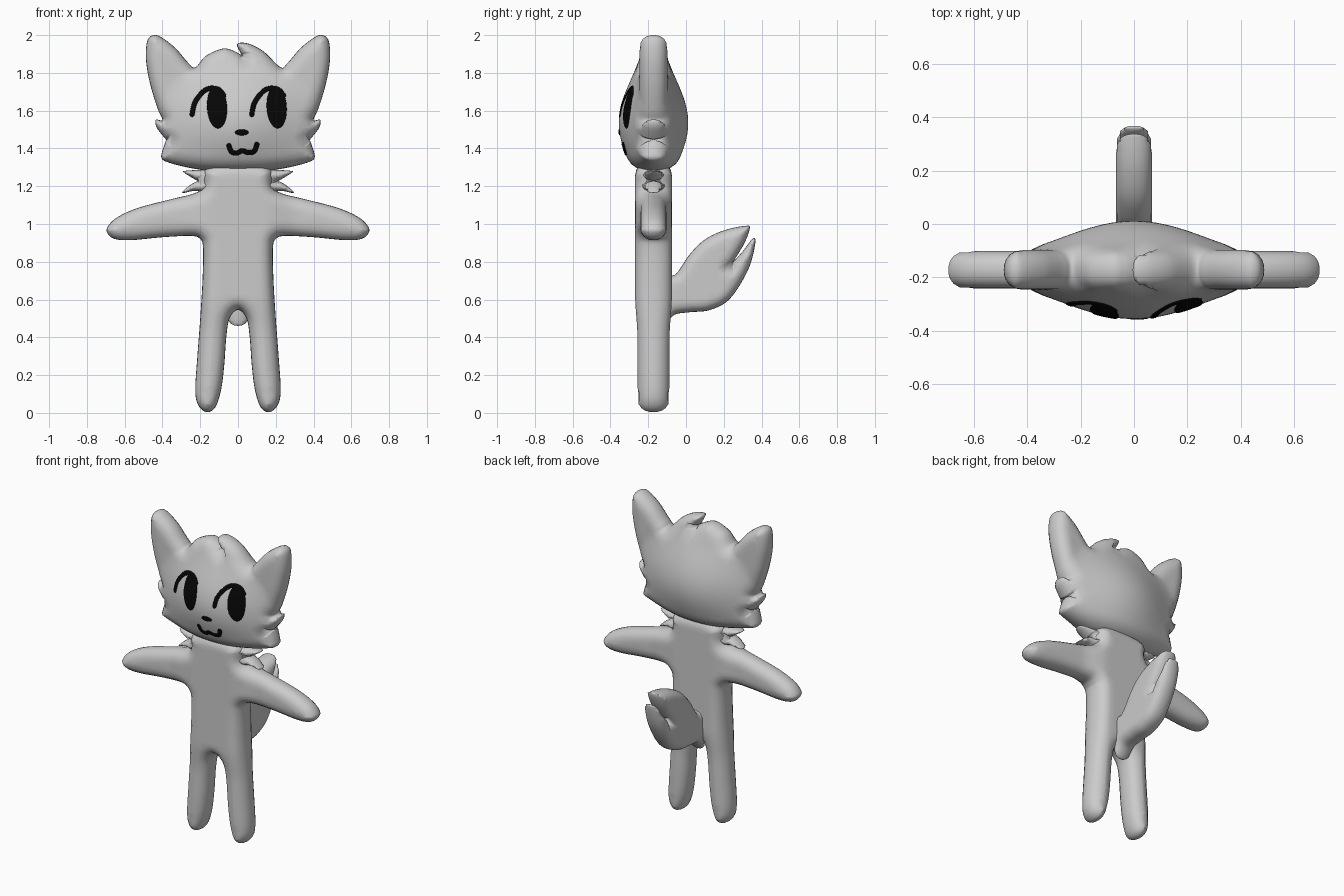
import bpy, bmesh, math
from mathutils import Vector, kdtree
from mathutils.geometry import delaunay_2d_cdt

if "Cube" in bpy.data.objects:
    bpy.data.objects.remove(bpy.data.objects["Cube"], do_unlink=True)

MID = -0.172  # depth of the body's centre plane


def material(name, value):
    m = bpy.data.materials.new(name)
    m.use_nodes = True
    m.diffuse_color = (value, value, value, 1)
    bsdf = next(n for n in m.node_tree.nodes if n.type == 'BSDF_PRINCIPLED')
    bsdf.inputs["Base Color"].default_value = (value, value, value, 1)
    return m


GREY = material("soft grey", 0.6)
BLACK = material("black", 0.002)


def spline(points, closed=True, steps=8):
    """Catmull-Rom curve; a repeated point makes a sharp corner."""
    p = [Vector(q) for q in points]
    n = len(p)
    out = []
    get = (lambda i: p[i % n]) if closed else (lambda i: p[max(0, min(n - 1, i))])
    for i in range(n if closed else n - 1):
        a, b, c, d = (get(i + k) for k in (-1, 0, 1, 2))
        for s in range(steps):
            t = s / steps
            q = (b + (c - a) * t / 2 + (a * 2 - b * 5 + c * 4 - d) * t * t / 2
                 + (b * 3 - a - c * 3 + d) * t ** 3 / 2)
            if not out or (q - out[-1]).length > 0.002:
                out.append(q)
    if not closed:
        out.append(p[-1])
    elif (out[0] - out[-1]).length < 0.002:
        out.pop()
    return out


def mirrored(half):
    """Complete a half outline that starts and ends on the centre line."""
    return half + [(-x, z) for x, z in reversed(half[1:-1])]


def puff(name, outline, place, thick, r, grid, mat):
    """Fill an outline and inflate it to both sides with a rounded rim."""
    n = len(outline)
    area = sum(outline[i - 1].cross(outline[i]) for i in range(n))
    if area < 0:
        outline = outline[::-1]
    tree = kdtree.KDTree(n * 4)
    for i in range(n):
        for k in range(4):
            tree.insert(outline[i].lerp(outline[(i + 1) % n], k / 4).to_3d(), i * 4 + k)
    tree.balance()

    def dist(p):
        return tree.find(p.to_3d())[2]

    pts = list(outline)
    for f in (0.03, 0.12, 0.3, 0.6, 1):
        for i in range(n):
            t = (outline[(i + 1) % n] - outline[i - 1]).normalized()
            q = outline[i] + Vector((-t.y, t.x)) * r * f
            if dist(q) > r * f * 0.93:
                pts.append(q)
    us, vs = [p.x for p in outline], [p.y for p in outline]
    for i in range(int((max(us) - min(us)) / grid) + 1):
        for j in range(int((max(vs) - min(vs)) / grid) + 1):
            q = Vector((min(us) + i * grid, min(vs) + j * grid))
            if dist(q) > r + grid * 0.4:
                pts.append(q)
    verts, _, faces, *_ = delaunay_2d_cdt(pts, [], [list(range(n))], 1, 1e-5)

    bm = bmesh.new()
    made = {}

    def vertex(i, side):
        p = verts[i]
        d = dist(p)
        rim = d < 1e-4
        key = (i, 0 if rim else side)
        if key not in made:
            u = min(1, d / r)
            h = 0 if rim else thick(p.x, p.y) * (1 - (1 - u) ** 2.2) ** (1 / 2.2)
            made[key] = bm.verts.new(place(p.x, p.y, h * side))
        return made[key]

    for f in faces:
        for side in (-1, 1):
            vs3 = [vertex(i, side) for i in (f if side < 0 else f[::-1])]
            if len(set(vs3)) > 2 and not bm.faces.get(vs3):
                bm.faces.new(vs3)
    bmesh.ops.recalc_face_normals(bm, faces=bm.faces)
    for f in bm.faces:
        f.smooth = True
    mesh = bpy.data.meshes.new(name)
    bm.to_mesh(mesh)
    bm.free()
    mesh.materials.append(mat)
    ob = bpy.data.objects.new(name, mesh)
    bpy.context.collection.objects.link(ob)
    return ob


def ramp(x, a, b):
    t = max(0, min(1, (x - a) / (b - a)))
    return t * t * (3 - 2 * t)


def upright(u, v, w):
    return (u, MID + w, v)


# Body with arms and legs
def body_thick(x, z):
    return 0.097 - 0.027 * ramp(abs(x), 0.14, 0.32) - 0.012 * ramp(-z, -0.62, -0.4)


body = [(0, 1.33), (.12, 1.32), (.18, 1.28), (.185, 1.2), (.23, 1.163), (.36, 1.13), (.53, 1.085),
        (.64, 1.035), (.69, .985), (.69, .95), (.65, .92), (.56, .915), (.4, .93), (.25, .937),
        (.2, .92), (.185, .87), (.188, .7), (.2, .5), (.215, .3), (.226, .12), (.21, .04),
        (.165, .004), (.12, .03), (.09, .12), (.073, .25), (.062, .4), (.045, .5), (0, .545)]
puff("body", spline(mirrored(body)), upright, body_thick, 0.07, 0.03, GREY)

# Neck fur
ruff = [(0, 1.3), (.14, 1.29), (.275, 1.282), (.285, 1.272), (.215, 1.228), (.215, 1.228),
        (.255, 1.205), (.293, 1.172), (.285, 1.165), (.22, 1.175), (.13, 1.15), (0, 1.14)]
puff("neck_fur", spline(mirrored(ruff)), upright, lambda x, z: 0.06, 0.05, 0.03, GREY)


# Head with ears, cheek fur and forelock
def head_thick(x, z):
    r = min(1, math.hypot(x / 0.43, (z - 1.535) / 0.36))
    return 0.074 + 0.11 * math.cos(r * math.pi / 2) ** 1.4


side = [(.225, 1.83), (.26, 1.85), (.33, 1.93), (.4, 1.985), (.445, 2.0), (.48, 1.97),
        (.487, 1.87), (.465, 1.74), (.425, 1.61), (.4, 1.55), (.435, 1.552), (.43, 1.51),
        (.38, 1.445), (.38, 1.445), (.4, 1.39), (.405, 1.35), (.375, 1.328), (.27, 1.3),
        (.14, 1.28)]
forelock = [(-.17, 1.89), (-.085, 1.928), (-.03, 1.92), (.02, 1.893), (.02, 1.893),
            (-.005, 1.945), (.015, 1.96), (.07, 1.95), (.14, 1.91)]
head = forelock + side + [(0, 1.275)] + [(-x, z) for x, z in reversed(side)]
puff("head", spline(head), upright, head_thick, 0.07, 0.025, GREY)

# Tail with a split tip
tail = [(-.13, .74), (-.06, .73), (.02, .84), (.1, .918), (.206, .968), (.312, .99), (.338, .98),
        (.31, .9), (.25, .8), (.25, .8), (.3, .855), (.352, .922), (.367, .9), (.33, .76),
        (.233, .605), (.127, .545), (.02, .533), (-.06, .52), (-.13, .47)]
puff("tail", spline(tail), lambda u, v, w: (w, u, v), lambda y, z: 0.068, 0.055, 0.03, GREY)


# Face plates that follow the head's surface
def on_face(u, v, w):
    return (u, MID - head_thick(u, v) + w, v)


def plate(name, outline):
    puff(name, outline, on_face, lambda x, z: 0.0048, 0.006, 0.012, BLACK)


def ellipse(cx, cz, rx, rz, tilt=0.0, n=40):
    out = []
    for i in range(n):
        a = i * math.tau / n
        x, z = rx * math.cos(a), rz * math.sin(a)
        out.append(Vector((cx + x * math.cos(tilt) - z * math.sin(tilt),
                           cz + x * math.sin(tilt) + z * math.cos(tilt))))
    return out


def stroke(points, w):
    """Outline of a line of half width w with round ends."""
    p = spline(points, closed=False, steps=5)
    tan = [(p[min(i + 1, len(p) - 1)] - p[max(i - 1, 0)]).normalized() for i in range(len(p))]
    nor = [Vector((-t.y, t.x)) * w for t in tan]
    left = [q + m for q, m in zip(p, nor)]
    right = [q - m for q, m in zip(p, nor)][::-1]

    def cap(c, t, m):
        return [c + m * math.cos(a) + t * w * math.sin(a)
                for a in (math.pi * k / 6 for k in range(1, 6))]
    return left + cap(p[-1], tan[-1], nor[-1]) + right + cap(p[0], -tan[0], -nor[0])


lash = [(-.243, 1.58), (-.228, 1.643), (-.185, 1.7), (-.143, 1.719), (-.1, 1.71), (-.075, 1.68)]
for label, shift in (("right", 0), ("left", 0.316)):
    plate(label + "_eye", ellipse(-.111 + shift, 1.618, .053, .112, 0.06))
    plate(label + "_lash", stroke([(x + shift, z) for x, z in lash], 0.013))
plate("nose", ellipse(.02, 1.485, .036, .016))
mouth = [(-.048, 1.415), (-.034, 1.382), (-.005, 1.375), (.022, 1.388), (.053, 1.378),
         (.086, 1.385), (.1, 1.422)]
plate("mouth", stroke(mouth, 0.013))
